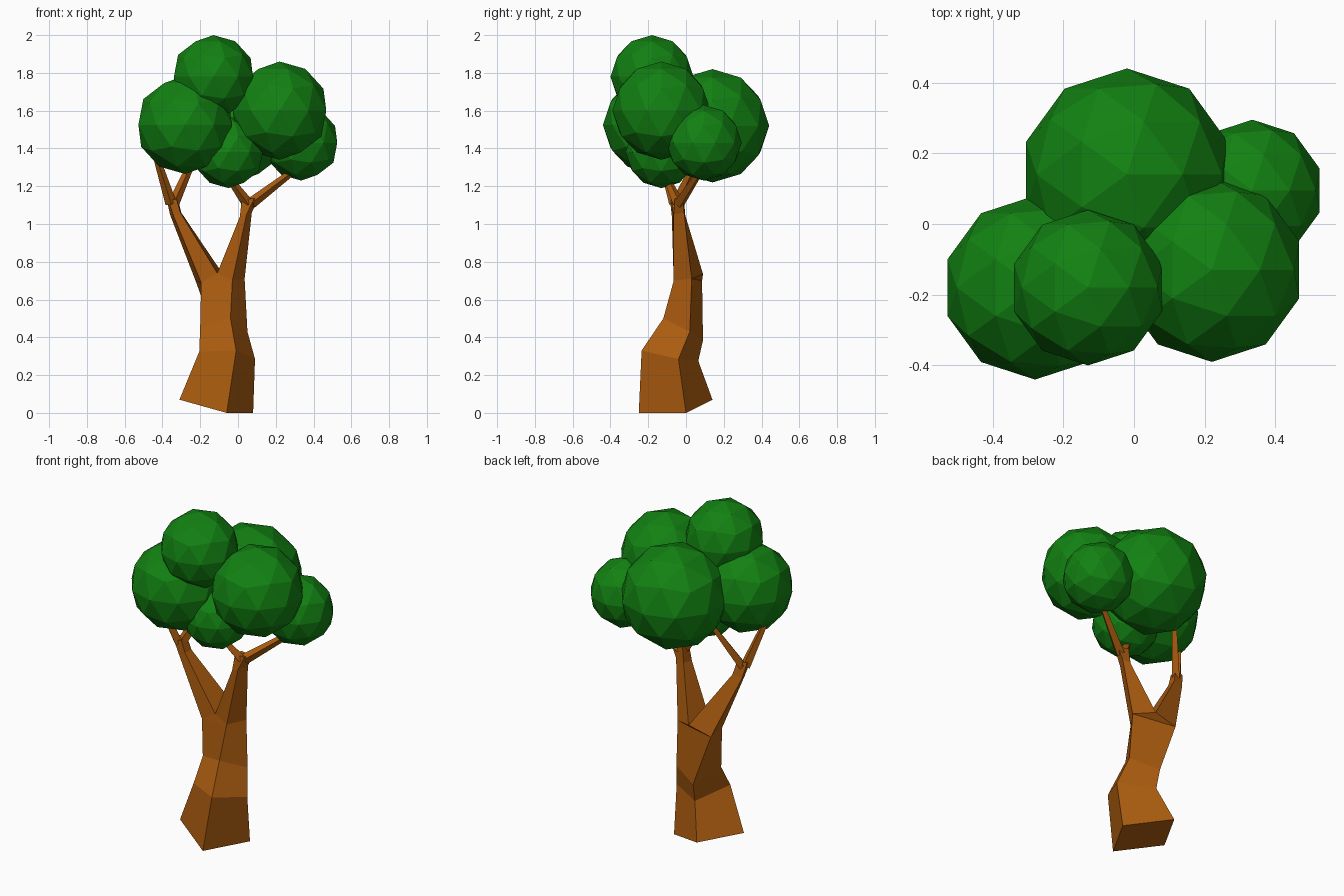
import bpy, bmesh
from mathutils import Vector

if "Cube" in bpy.data.objects:
    bpy.data.objects.remove(bpy.data.objects["Cube"])


def material(name, rgb):
    m = bpy.data.materials.new(name)
    m.diffuse_color = (*rgb, 1)
    m.use_nodes = True
    m.node_tree.nodes["Principled BSDF"].inputs["Base Color"].default_value = m.diffuse_color
    return m


bark = material("bark brown", (0.42, 0.11, 0.005))
leaf = material("leaf green", (0.006, 0.22, 0.006))


def finish(bm, name, mat):
    bmesh.ops.remove_doubles(bm, verts=bm.verts, dist=0.0005)
    bmesh.ops.recalc_face_normals(bm, faces=bm.faces)
    me = bpy.data.meshes.new(name)
    bm.to_mesh(me)
    bm.free()
    me.materials.append(mat)
    ob = bpy.data.objects.new(name, me)
    bpy.context.collection.objects.link(ob)
    return ob


def loft(bm, rings, cap_start=False, cap_end=False):
    """Skin a chain of four-cornered rings."""
    vs = [[bm.verts.new(p) for p in r] for r in rings]
    for a, b in zip(vs, vs[1:]):
        for i in range(4):
            j = (i + 1) % 4
            bm.faces.new((a[i], a[j], b[j], b[i]))
    if cap_start:
        bm.faces.new(vs[0])
    if cap_end:
        bm.faces.new(vs[-1])


# Trunk rings: corners in order front, right, back, left
base = [(-.06, -.25, 0), (.08, 0, 0), (-.17, .14, .07), (-.31, -.11, .07)]
knee = [(-.01, -.235, .33), (.09, -.04, .285), (-.105, .065, .275), (-.205, -.13, .325)]
waist = [(-.04, -.12, .5), (.05, .02, .43), (-.11, .09, .385), (-.20, -.05, .46)]
crotch = [(-.03, -.065, .7), (.035, .03, .71), (-.225, .085, .7), (-.195, -.065, .69)]
front_apex, back_apex = (-.11, -.06, .74), (-.08, .09, .735)

bm = bmesh.new()
loft(bm, [base, knee, waist, crotch], cap_start=True)
for tri in ((crotch[3], crotch[0], front_apex), (crotch[1], crotch[2], back_apex)):
    bm.faces.new([bm.verts.new(p) for p in tri])

# Two main limbs growing out of the fork
loft(bm, [
    [crotch[3], front_apex, back_apex, crotch[2]],
    [(-.34, -.075, 1.04), (-.305, -.07, 1.06), (-.30, -.015, 1.06), (-.36, -.02, 1.05)],
    [(-.37, -.085, 1.13), (-.325, -.075, 1.13), (-.32, -.03, 1.14), (-.38, -.04, 1.14)],
], cap_end=True)
loft(bm, [
    [front_apex, crotch[0], crotch[1], back_apex],
    [(.01, -.07, 1.04), (.045, -.065, 1.05), (.073, -.01, 1.06), (.02, -.005, 1.05)],
    [(.02, -.06, 1.13), (.085, -.06, 1.135), (.105, -.015, 1.13), (.03, -.01, 1.14)],
], cap_end=True)
finish(bm, "trunk", bark)


# Tapered square twigs running up into the foliage
def twig(name, start, end, r0=.03, r1=.016):
    a, b = Vector(start), Vector(end)
    d = (b - a).normalized()
    u = d.cross(Vector((0, 1, 0))).normalized()
    v = d.cross(u)
    bm = bmesh.new()
    loft(bm, [[p + u * r, p + v * r, p - u * r, p - v * r]
              for p, r in ((a, r0), (b, r1))], True, True)
    finish(bm, name, bark)


twig("twig_left_outer", (-.355, -.06, 1.11), (-.44, -.14, 1.38))
twig("twig_left_inner", (-.34, -.05, 1.11), (-.22, .08, 1.38))
twig("twig_right_inner", (.05, -.04, 1.11), (-.06, -.11, 1.26))
twig("twig_right_outer", (.07, -.035, 1.11), (.32, .09, 1.30))

# Leaf clumps: faceted balls (x, y, z, radius)
clumps = {
    "top": (-.13, -.18, 1.78, .22),
    "left": (-.28, -.18, 1.525, .26),
    "right": (.22, -.13, 1.60, .26),
    "back": (-.02, .14, 1.52, .30),
    "far_right": (.335, .095, 1.43, .20),
    "low_middle": (-.05, -.13, 1.38, .19),
}
for name, (x, y, z, r) in clumps.items():
    bpy.ops.mesh.primitive_ico_sphere_add(subdivisions=2, radius=r, location=(x, y, z))
    ob = bpy.context.object
    ob.name = "leaf_clump_" + name
    ob.data.materials.append(leaf)
